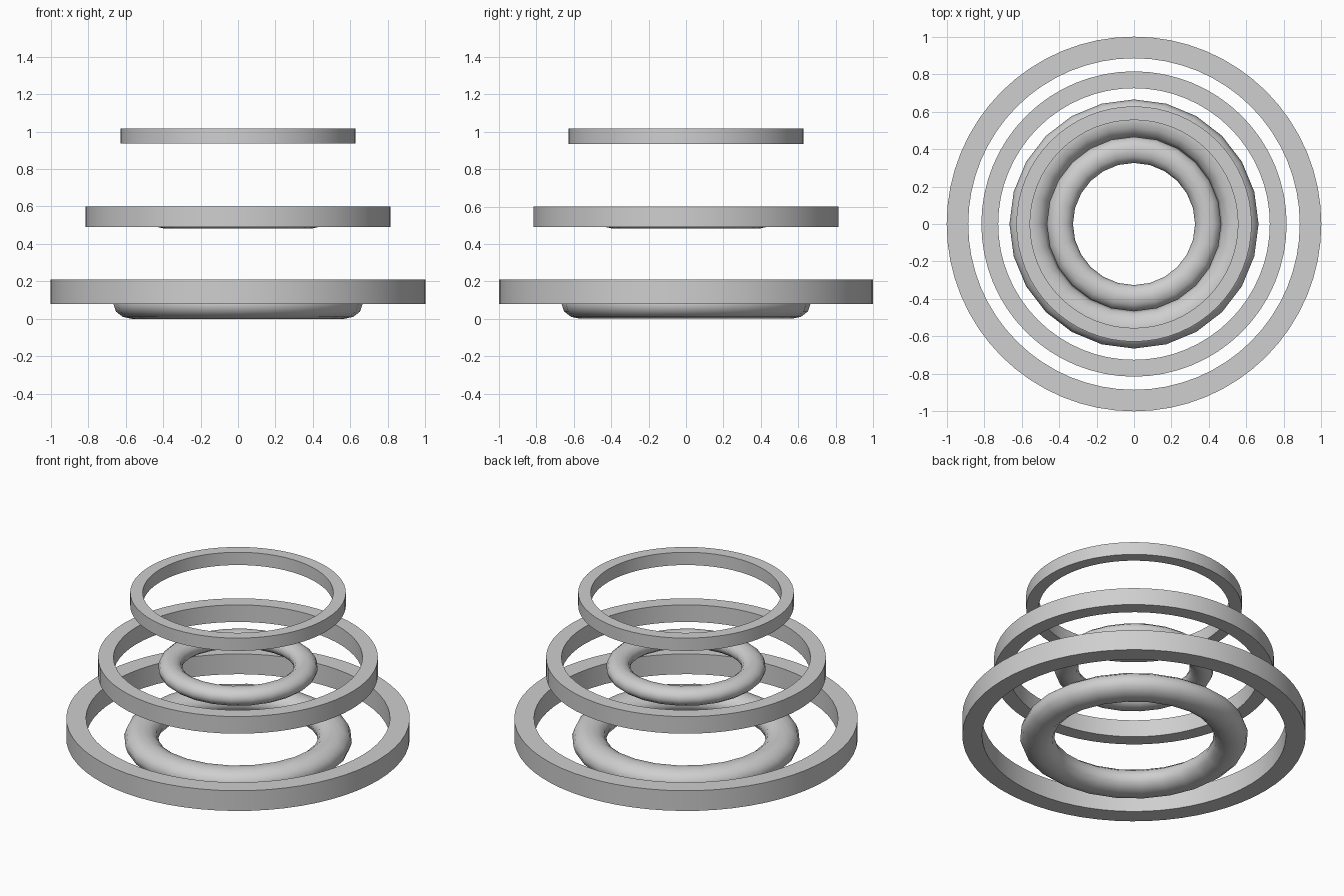
import bpy
import bmesh
import math

if "Cube" in bpy.data.objects:
    bpy.data.objects.remove(bpy.data.objects["Cube"])

grey = bpy.data.materials.new("light grey")
grey.diffuse_color = (0.62, 0.62, 0.62, 1)
grey.use_nodes = True
grey.node_tree.nodes["Principled BSDF"].inputs["Base Color"].default_value = grey.diffuse_color


def lathe(name, profile, segments, angle):
    """Revolve a closed (radius, height) profile around the z axis."""
    bm = bmesh.new()
    loops = []
    for i in range(segments):
        a = 2 * math.pi * i / segments
        loops.append([bm.verts.new((r * math.cos(a), r * math.sin(a), z)) for r, z in profile])
    n = len(profile)
    for i in range(segments):
        p, q = loops[i], loops[(i + 1) % segments]
        for j in range(n):
            k = (j + 1) % n
            bm.faces.new((p[j], q[j], q[k], p[k]))
    bmesh.ops.recalc_face_normals(bm, faces=bm.faces)
    mesh = bpy.data.meshes.new(name)
    bm.to_mesh(mesh)
    bm.free()
    mesh.materials.append(grey)
    obj = bpy.data.objects.new(name, mesh)
    bpy.context.collection.objects.link(obj)
    bpy.ops.object.select_all(action='DESELECT')
    obj.select_set(True)
    bpy.context.view_layer.objects.active = obj
    bpy.ops.object.shade_smooth_by_angle(angle=math.radians(angle))


def flat_ring(name, inner, outer, bottom, top):
    lathe(name, [(inner, bottom), (outer, bottom), (outer, top), (inner, top)], 64, 30)


def round_ring(name, radius, half_width, half_height, height):
    section = [(radius + half_width * math.cos(math.pi * k / 6),
                height + half_height * math.sin(math.pi * k / 6)) for k in range(12)]
    lathe(name, section, 24, 60)


# Square-edged hoops, largest at the bottom
flat_ring("lower_hoop", 0.885, 1.0, 0.08, 0.21)
flat_ring("middle_hoop", 0.725, 0.815, 0.49, 0.60)
flat_ring("upper_hoop", 0.555, 0.628, 0.935, 1.017)

# Slightly flattened round rings inside the two lower hoops
round_ring("lower_round_ring", 0.565, 0.10, 0.078, 0.078)
round_ring("middle_round_ring", 0.396, 0.07, 0.055, 0.538)
